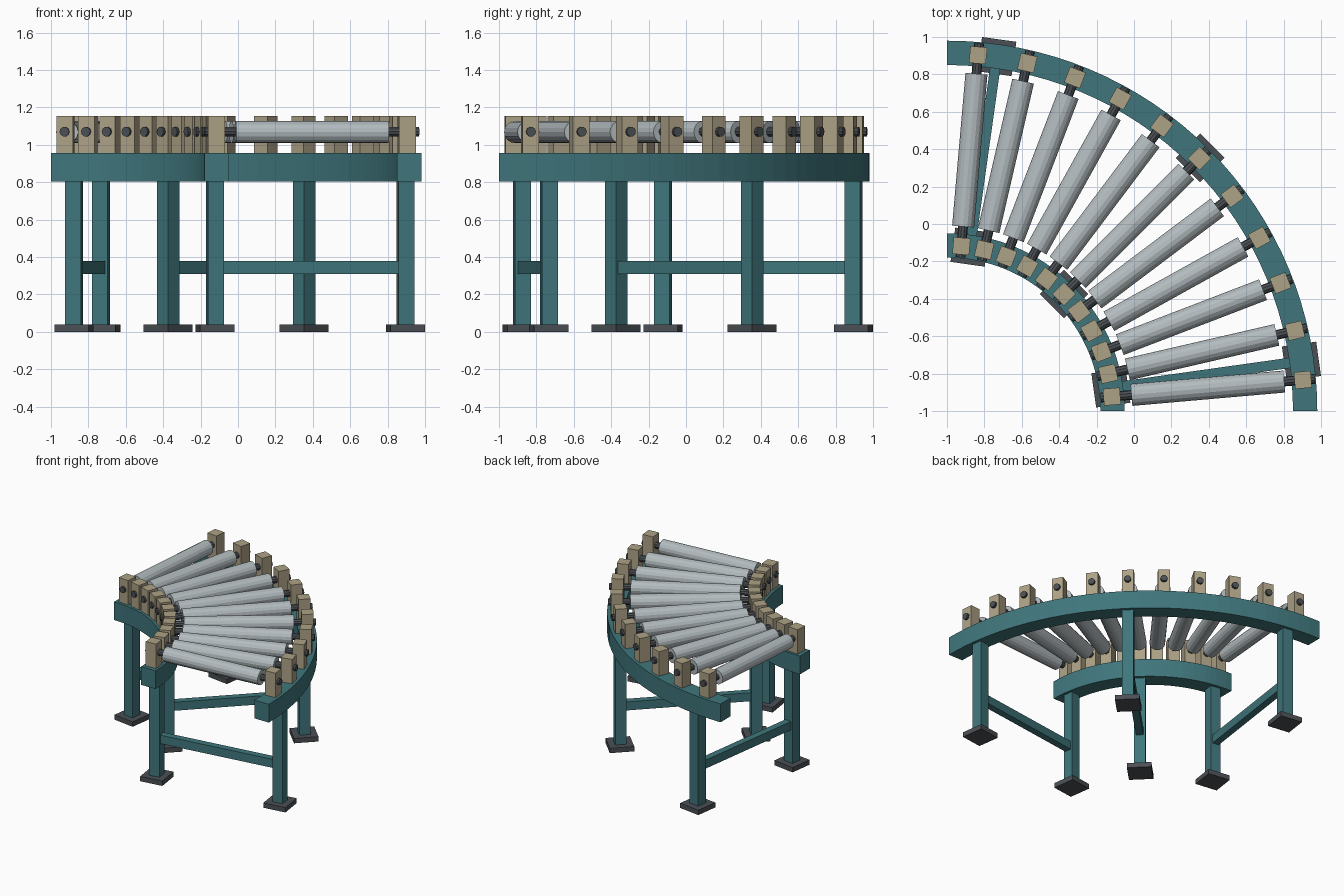
import bpy, bmesh
from math import radians, sin, cos
from mathutils import Matrix

if "Cube" in bpy.data.objects:
    bpy.data.objects.remove(bpy.data.objects["Cube"])

CENTRE = Matrix.Translation((-1, -1, 0))   # centre of the 90 degree bend


def material(name, rgb):
    m = bpy.data.materials.new(name)
    m.diffuse_color = (*rgb, 1)
    m.use_nodes = True
    m.node_tree.nodes["Principled BSDF"].inputs["Base Color"].default_value = m.diffuse_color
    return m


TEAL = material("teal_paint", (0.05, 0.18, 0.20))
TAN = material("tan_block", (0.42, 0.36, 0.24))
STEEL = material("roller_steel", (0.45, 0.50, 0.52))
DARK = material("dark_steel", (0.07, 0.08, 0.09))


def finish(name, bm, mat, matrix=CENTRE):
    bmesh.ops.recalc_face_normals(bm, faces=bm.faces)
    me = bpy.data.meshes.new(name)
    bm.to_mesh(me)
    bm.free()
    me.materials.append(mat)
    ob = bpy.data.objects.new(name, me)
    ob.matrix_world = matrix
    bpy.context.collection.objects.link(ob)
    return ob


def radial(angle, r, z):
    """Frame at radius r on the bend, local x pointing outwards."""
    return CENTRE @ Matrix.Rotation(radians(angle), 4, 'Z') @ Matrix.Translation((r, 0, z))


def box(name, angle, r, z0, z1, sx, sy, mat):
    bm = bmesh.new()
    bmesh.ops.create_cube(bm, size=1, matrix=Matrix.Diagonal((sx, sy, z1 - z0, 1)))
    return finish(name, bm, mat, radial(angle, r, (z0 + z1) / 2))


def rod(name, angle, r0, r1, z, radius, sides, mat):
    bm = bmesh.new()
    bmesh.ops.create_cone(bm, cap_ends=True, segments=sides, radius1=radius, radius2=radius,
                          depth=r1 - r0, matrix=Matrix.Rotation(radians(90), 4, 'Y'))
    return finish(name, bm, mat, radial(angle, (r0 + r1) / 2, z))


def rail(name, r0, r1, z0, z1, steps=32):
    bm = bmesh.new()
    rings = []
    for i in range(steps + 1):
        a = radians(90 * i / steps)
        rings.append([bm.verts.new((r * cos(a), r * sin(a), z))
                      for r, z in ((r0, z0), (r1, z0), (r1, z1), (r0, z1))])
    for a, b in zip(rings, rings[1:]):
        for k in range(4):
            n = (k + 1) % 4
            bm.faces.new((a[k], a[n], b[n], b[k]))
    bm.faces.new(rings[0])
    bm.faces.new(rings[-1])
    return finish(name, bm, TEAL)


# Curved side rails
rail("inner_rail", 0.82, 0.95, 0.805, 0.955)
rail("outer_rail", 1.85, 1.98, 0.805, 0.955)

# Rollers with axles and bearing blocks
for i in range(11):
    a = 5 + 8 * i
    rod(f"roller_{i}", a, 0.99, 1.81, 1.068, 0.059, 16, STEEL)
    rod(f"axle_{i}", a, 0.825, 1.975, 1.07, 0.026, 10, DARK)
    for side, r in (("inner", 0.885), ("outer", 1.91)):
        box(f"{side}_bearing_block_{i}", a, r, 0.955, 1.155, 0.09, 0.09, TAN)

# Leg frames: two legs with foot plates and a cross brace
for i, a in enumerate((8, 45, 82)):
    for side, r in (("inner", 0.885), ("outer", 1.914)):
        box(f"{side}_leg_{i}", a, r, 0.04, 0.81, 0.085, 0.085, TEAL)
        box(f"{side}_foot_plate_{i}", a, r, 0, 0.04, 0.185, 0.185, DARK)
    box(f"cross_brace_{i}", a, 1.4, 0.31, 0.38, 0.96, 0.055, TEAL)
